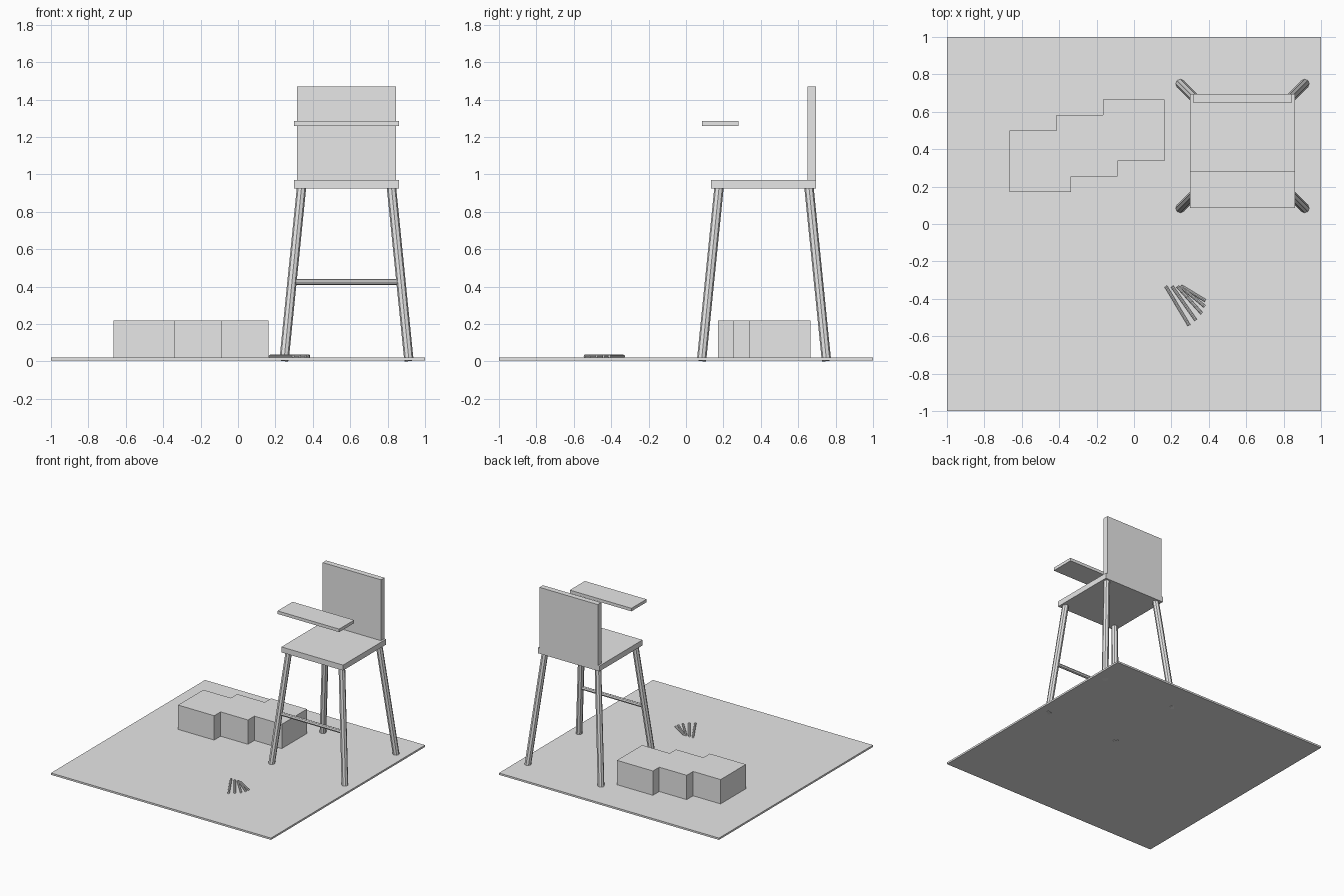
import bpy, bmesh
from mathutils import Vector

if "Cube" in bpy.data.objects:
    bpy.data.objects.remove(bpy.data.objects["Cube"])

grey = bpy.data.materials.new("plain grey")
grey.diffuse_color = (0.8, 0.8, 0.8, 1)
grey.use_nodes = True
grey.node_tree.nodes["Principled BSDF"].inputs["Base Color"].default_value = grey.diffuse_color


def finish(bm, name):
    bmesh.ops.recalc_face_normals(bm, faces=bm.faces)
    mesh = bpy.data.meshes.new(name)
    bm.to_mesh(mesh)
    bm.free()
    mesh.materials.append(grey)
    obj = bpy.data.objects.new(name, mesh)
    bpy.context.collection.objects.link(obj)
    return obj


def box(name, x, y, z):
    """Box from (min, max) pairs."""
    bm = bmesh.new()
    bmesh.ops.create_cube(bm, size=1)
    for v in bm.verts:
        v.co = [(a + b) / 2 + c * (b - a) for (a, b), c in zip((x, y, z), v.co)]
    return finish(bm, name)


def rod(name, start, end, radius, sides=8):
    """Faceted cylinder between two points."""
    start, end = Vector(start), Vector(end)
    axis = end - start
    bm = bmesh.new()
    bmesh.ops.create_cone(bm, cap_ends=True, segments=sides, radius1=radius,
                          radius2=radius, depth=axis.length)
    bm.transform(axis.to_track_quat('Z', 'Y').to_matrix().to_4x4())
    bmesh.ops.translate(bm, verts=bm.verts, vec=(start + end) / 2)
    return finish(bm, name)


# Floor mat
box("floor_mat", (-1, 1), (-1, 1), (0.005, 0.02))

# High chair: seat, backrest and floating tray
box("seat", (0.30, 0.86), (0.135, 0.695), (0.925, 0.97))
box("backrest", (0.315, 0.845), (0.65, 0.695), (0.97, 1.47))
box("tray", (0.30, 0.86), (0.085, 0.28), (1.26, 1.285))

# Splayed legs around the chair centre
cx, cy = 0.58, 0.417
for side, sx in (("left", -1), ("right", 1)):
    for end, sy in (("front", -1), ("back", 1)):
        rod(f"{end}_{side}_leg",
            (cx + sx * 0.334, cy + sy * 0.334, 0.004),
            (cx + sx * 0.24, cy + sy * 0.24, 0.935), 0.025)

# Footrest between the front legs
rod("footrest", (0.31, 0.127, 0.425), (0.855, 0.127, 0.425), 0.015)

# Stepped block: one outline extruded upwards
outline = [(-0.665, 0.172), (-0.337, 0.172), (-0.337, 0.255), (-0.088, 0.255),
           (-0.088, 0.338), (0.162, 0.338), (0.162, 0.665), (-0.165, 0.665),
           (-0.165, 0.583), (-0.415, 0.583), (-0.415, 0.5), (-0.665, 0.5)]
bm = bmesh.new()
base = bm.faces.new([bm.verts.new((x, y, 0.02)) for x, y in outline])
top = bmesh.ops.extrude_face_region(bm, geom=[base], use_keep_orig=True)
bmesh.ops.translate(bm, vec=(0, 0, 0.2),
                    verts=[g for g in top["geom"] if isinstance(g, bmesh.types.BMVert)])
finish(bm, "stepped_block")

# Fan of crayons on the mat: start x, end x, end y
fan = [(0.17, 0.295, -0.543), (0.203, 0.331, -0.515), (0.232, 0.362, -0.478),
       (0.248, 0.378, -0.441), (0.255, 0.382, -0.41)]
for i, (x0, x1, y1) in enumerate(fan):
    rod(f"crayon_{i + 1}", (x0, -0.333, 0.028), (x1, y1, 0.028), 0.008)
